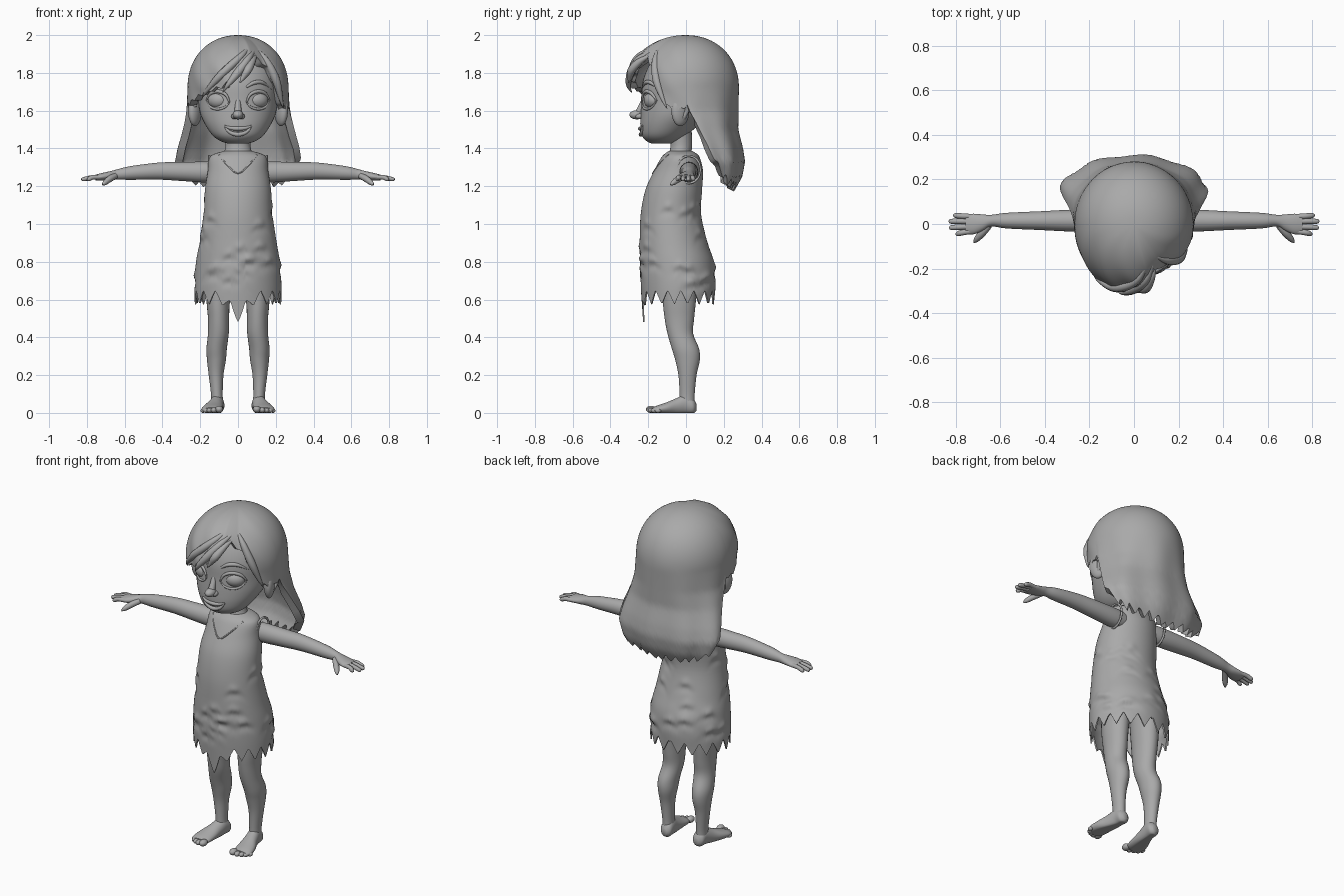
import bpy, bmesh, math, random
from mathutils import Vector, Matrix

if "Cube" in bpy.data.objects:
    bpy.data.objects.remove(bpy.data.objects["Cube"])

random.seed(4)
grey = bpy.data.materials.new("clay_grey")
grey.diffuse_color = (0.4, 0.4, 0.4, 1)
grey.use_nodes = True
grey.node_tree.nodes["Principled BSDF"].inputs["Base Color"].default_value = grey.diffuse_color


def make(name, verts, faces, mirror=False, solid=0):
    me = bpy.data.meshes.new(name)
    me.from_pydata(verts, [], faces)
    bm = bmesh.new()
    bm.from_mesh(me)
    bmesh.ops.remove_doubles(bm, verts=bm.verts, dist=1e-5)
    bmesh.ops.recalc_face_normals(bm, faces=bm.faces)
    bm.to_mesh(me)
    bm.free()
    me.materials.append(grey)
    ob = bpy.data.objects.new(name, me)
    bpy.context.collection.objects.link(ob)
    if solid:
        m = ob.modifiers.new("thickness", 'SOLIDIFY')
        m.thickness, m.offset = solid, -1
    if mirror:
        ob.modifiers.new("mirror", 'MIRROR')
    return ob


def spline(rows, k=5):
    """Catmull-Rom through tuples of any length."""
    out = []
    for i in range(len(rows) - 1):
        p = [rows[max(i - 1, 0)], rows[i], rows[i + 1], rows[min(i + 2, len(rows) - 1)]]
        for s in range(k):
            t = s / k
            out.append(tuple(0.5 * (2 * b + (c - a) * t + (2 * a - 5 * b + 4 * c - d) * t * t
                             + (3 * b - a - 3 * c + d) * t ** 3) for a, b, c, d in zip(*p)))
    return out + [tuple(rows[-1])]


def lerp(table, x):
    """Linear lookup in rows (key, values...) with ascending keys."""
    x = min(max(x, table[0][0]), table[-1][0])
    for a, b in zip(table, table[1:]):
        if x <= b[0]:
            t = (x - a[0]) / (b[0] - a[0])
            return [p + (q - p) * t for p, q in zip(a[1:], b[1:])]


def skin(rings):
    n = len(rings[0])
    return [(i * n + j, i * n + (j + 1) % n, (i + 1) * n + (j + 1) % n, (i + 1) * n + j)
            for i in range(len(rings) - 1) for j in range(n)]


def closed(name, rings, mirror=False):
    n = len(rings[0])
    faces = skin(rings) + [tuple(range(n)), tuple(range((len(rings) - 1) * n, len(rings) * n))]
    return make(name, [v for r in rings for v in r], faces, mirror)


def loft(name, rows, axis='z', mirror=False, n=28):
    """Rows (x, y, z, radius u, radius v) lying across an axis."""
    u, v = {'z': ((1, 0, 0), (0, 1, 0)), 'x': ((0, 1, 0), (0, 0, 1)), 'y': ((1, 0, 0), (0, 0, 1))}[axis]
    rings = []
    for x, y, z, a, b in spline(rows):
        ring = [Vector((x, y, z)) + Vector(u) * a * math.cos(t) + Vector(v) * b * math.sin(t)
                for t in (2 * math.pi * j / n for j in range(n))]
        rings.append([Vector((p.x, p.y, max(p.z, 0))) for p in ring])
    return closed(name, rings, mirror)


def tube(name, pts, radii, mirror=False, n=10):
    """Round tube through points with a radius for each."""
    rows = spline([tuple(p) + (r,) for p, r in zip(pts, radii)], 6)
    rings = []
    for i, r in enumerate(rows):
        d = Vector(rows[min(i + 1, len(rows) - 1)][:3]) - Vector(rows[max(i - 1, 0)][:3])
        q = d.to_track_quat('Z', 'Y')
        rings.append([Vector(r[:3]) + q @ Vector((math.cos(t), math.sin(t), 0)) * r[3]
                      for t in (2 * math.pi * j / n for j in range(n))])
    return closed(name, rings, mirror)


def ball(name, c, r, turn=0, mirror=False):
    bm = bmesh.new()
    bmesh.ops.create_uvsphere(bm, u_segments=24, v_segments=14, radius=1)
    mat = Matrix.Translation(c) @ Matrix.Rotation(turn, 4, 'Z') @ Matrix.Diagonal((*r, 1))
    vs = [mat @ v.co for v in bm.verts]
    fs = [[v.index for v in f.verts] for f in bm.faces]
    bm.free()
    return make(name, vs, fs, mirror)


# head and neck
HEAD = [(0, -.13, 1.425, .05, .05), (0, -.125, 1.44, .095, .085), (0, -.115, 1.47, .135, .12),
        (0, -.09, 1.52, .17, .152), (0, -.055, 1.58, .198, .185), (0, -.03, 1.65, .21, .205),
        (0, -.02, 1.75, .215, .21), (0, 0, 1.85, .19, .19), (0, 0, 1.93, .12, .12)]
loft("head", HEAD, n=48)
loft("neck", [(0, -.03, 1.3, .085, .07), (0, -.03, 1.37, .075, .06), (0, -.025, 1.42, .066, .057),
              (0, -.03, 1.5, .07, .06)])


def on_face(x, z, out=0):
    cy, rx, ry = lerp([(r[2], r[1], r[3], r[4]) for r in HEAD], z)
    return (x, cy - ry * math.sqrt(max(0, 1 - (x / rx) ** 2)) - out, z)


# face features
ball("eye", (.105, -.178, 1.655), (.057, .042, .044), .42, True)
tube("upper_eyelid", [on_face(x, z, .004) for x, z in
     ((.045, 1.645), (.065, 1.685), (.105, 1.702), (.145, 1.69), (.168, 1.655))], (.004, .008, .01, .009, .004), True)
tube("lower_eyelid", [on_face(x, z) for x, z in
     ((.045, 1.645), (.07, 1.618), (.11, 1.608), (.145, 1.62), (.168, 1.655))], (.003, .006, .007, .006, .003), True)
tube("eyebrow", [on_face(x, z) for x, z in
     ((.045, 1.725), (.085, 1.748), (.13, 1.748), (.175, 1.715))], (.006, .011, .01, .003), True)
ball("nose_tip", (0, -.26, 1.578), (.028, .04, .024))
ball("nostril", (.02, -.245, 1.57), (.016, .024, .015), 0, True)
tube("nose_bridge", [(0, -.215, 1.67), (0, -.233, 1.63), (0, -.25, 1.59)], (.014, .016, .02))
tube("upper_lip", [on_face(x, z, .003) for x, z in
     ((-.072, 1.52), (-.04, 1.508), (0, 1.505), (.04, 1.508), (.072, 1.52))], (.004, .009, .011, .009, .004))
tube("lower_lip", [on_face(x, z, .003) for x, z in
     ((-.072, 1.52), (-.045, 1.487), (0, 1.474), (.045, 1.487), (.072, 1.52))], (.004, .009, .012, .009, .004))
tube("teeth", [on_face(x, 1.496, -.003) for x in (-.045, 0, .045)], (.007, .009, .007))
ball("ear", (.228, -.03, 1.6), (.03, .052, .082), .5, True)
tube("ear_rim", [(.225, -.07, 1.62), (.245, -.05, 1.67), (.255, -.01, 1.66), (.25, .005, 1.6), (.23, -.035, 1.53)],
     (.008, .012, .012, .012, .01), True)

# hair: one shell whose lower edge follows the fringe, ears and long back
LOW = [(1.15, .24, .16, .24), (1.25, .305, .145, .295), (1.33, .338, .125, .31), (1.4, .325, .1, .3),
       (1.5, .295, .06, .275), (1.6, .272, .02, .277), (1.72, .267, 0, .28)]
EDGE = [(-180, 1.19), (-125, 1.22), (-108, 1.27), (-98, 1.36), (-93, 1.5), (-88, 1.64), (-75, 1.63),
        (-60, 1.66), (-40, 1.7), (-20, 1.725), (-5, 1.77), (12, 1.83), (27, 1.88), (40, 1.82), (52, 1.73),
        (62, 1.63), (72, 1.59), (88, 1.63), (93, 1.5), (98, 1.36), (108, 1.27), (125, 1.22), (180, 1.19)]


def hair_point(deg, z):
    a = math.radians(deg)
    rx, cy, yb = lerp(LOW, z)
    f = 1 if z < 1.72 else max(0, 1 - ((z - 1.72) / .28) ** 2.15) ** .48
    yf = lerp([(-180, .31), (18, .31), (34, .25), (180, .25)], deg)[0]
    if math.cos(a) > 0:  # swept strands in the fringe
        f *= 1 + .014 * math.sin(deg * .16 + z * 34) * math.cos(a)
        y = cy - yf * f * math.cos(a)
    else:  # soft locks at the back, deeper near the tips
        f *= 1 + max(0, 1.75 - z) * .06 * math.sin(a * 9)
        y = cy - (yb - cy) * f * math.cos(a)
    return Vector((rx * f * math.sin(a), y, z))


def hair_edge(deg):
    e = lerp(EDGE, deg)[0]
    saw = abs((deg / 13) % 1 - .5)
    return e + (.09 * (saw - .25) if abs(deg) > 100 else .04 * (saw - .25))


COLS, ROWS = 180, 48
rings = []
for j in range(ROWS + 1):
    t = (j / ROWS) ** 1.6
    rings.append([hair_point(d, 2 - (2 - hair_edge(d)) * t) for d in (i * 360 / COLS - 180 for i in range(COLS))])
make("hair", [p for r in rings for p in r], skin(rings), solid=.04)

# loose locks lying on the hair
for i, (a0, z0, a1, z1) in enumerate([(28, 1.93, -18, 1.705), (27, 1.9, 2, 1.755), (24, 1.95, -45, 1.68),
                                      (32, 1.94, 62, 1.62)]):
    pts = [hair_point(a0 + (a1 - a0) * t, z0 + (z1 - z0) * t ** 1.3) * .995 for t in (0, .3, .6, .85, 1)]
    tube("hair_lock_%d" % i, pts, (.006, .018, .022, .013, .002))

# dress: open shell with ragged hem and pressed-in patches
DRESS = [(.45, .225, -.225, .148), (.6, .23, -.235, .152), (.7, .23, -.242, .157), (.8, .222, -.245, .148),
         (.9, .205, -.245, .115), (1.05, .183, -.24, .08), (1.18, .175, -.215, .085), (1.28, .16, -.17, .09),
         (1.345, .153, -.135, .075), (1.37, .13, -.115, .06), (1.387, .07, -.09, .03)]
FINE = spline(DRESS, 6)
marks = [(random.uniform(-180, 180), random.uniform(.66, 1.15)) for _ in range(34)]


def dress_point(deg, z, marked=True):
    rx, yf, yb = lerp(FINE, z)
    a, cy = math.radians(deg), (yf + yb) / 2
    f = 1
    for md, mz in marks if marked else []:
        u, v = ((deg - md + 180) % 360 - 180) / 11, (z - mz) / .026
        if abs(u) < 3 and abs(v) < 3:
            f += .07 * v * math.exp(-u * u - (v + .4 * u * u) ** 2)
    return Vector((rx * f * math.sin(a), cy - (yb - yf) / 2 * f * math.cos(a), z))


def hem(deg):
    saw = abs((deg / 21 + .5) % 1 - .5)
    return .575 + .15 * saw - .095 * math.exp(-(deg / 14) ** 2)


rings = []
for j in range(91):
    t = j / 90
    rings.append([dress_point(d, 1.387 - (1.387 - hem(d)) * t) for d in range(-180, 180, 2)])
make("dress", [p for r in rings for p in r], skin(rings), solid=.008)

# neckline and armhole seams
tube("neckline", [dress_point(d, z, False) for d, z in ((-46, 1.365), (-22, 1.315), (0, 1.268),
     (22, 1.315), (46, 1.365))], (.004,) * 5)
tube("armhole", [(.152, .015 + .062 * math.cos(t), 1.288 + .072 * math.sin(t))
                 for t in (i * math.pi / 6 for i in range(13))], (.006,) * 13, True)

# arms and hands
loft("arm", [(.1, .015, 1.275, .045, .05), (.17, .015, 1.275, .05, .055), (.3, .015, 1.278, .048, .05),
             (.42, .015, 1.28, .042, .045), (.57, .015, 1.27, .035, .036), (.64, .015, 1.262, .026, .027),
             (.68, .006, 1.255, .037, .024), (.72, 0, 1.25, .046, .02), (.755, 0, 1.246, .043, .015)], 'x', True)
for nm, y0, x1, y1 in (("index", -.033, .80, -.044), ("middle", -.011, .828, -.016),
                       ("ring", .012, .83, .012), ("little", .033, .81, .038)):
    tube(nm + "_finger", [(.73, y0, 1.248), (.77, (y0 + y1) / 2, 1.247), (x1 - .01, y1, 1.237), (x1, y1, 1.235)],
         (.012, .0125, .011, .004), True)
tube("thumb", [(.65, -.005, 1.255), (.68, -.04, 1.238), (.705, -.068, 1.218), (.717, -.083, 1.208)],
     (.016, .017, .013, .004), True)

# legs, feet and toes
loft("leg", [(.1, -.03, .8, .075, .1), (.105, -.035, .6, .062, .088), (.103, -.035, .5, .056, .078),
             (.104, -.03, .42, .055, .068), (.113, -.003, .34, .054, .072), (.114, .008, .28, .05, .065),
             (.116, .008, .2, .039, .048), (.112, .006, .1, .031, .04), (.11, .005, .04, .032, .04)], mirror=True)
loft("foot", [(.105, .055, .03, .015, .018), (.107, .038, .036, .034, .04), (.11, 0, .045, .036, .052),
              (.12, -.05, .034, .042, .044), (.132, -.1, .025, .052, .032), (.139, -.15, .018, .054, .022),
              (.139, -.175, .015, .042, .014)], 'y', True)
for i, (x, y, r) in enumerate([(.1, -.185, .021), (.128, -.188, .016), (.151, -.18, .015),
                               (.17, -.167, .014), (.185, -.148, .013)]):
    ball("toe_%d" % i, (x, y, r * .9), (r, r * 1.3, r * .9), 0, True)

# apply modifiers and smooth the shading
bpy.ops.object.select_all(action='SELECT')
bpy.context.view_layer.objects.active = bpy.data.objects["head"]
bpy.ops.object.convert(target='MESH')
bpy.ops.object.shade_smooth_by_angle(angle=math.radians(50))
